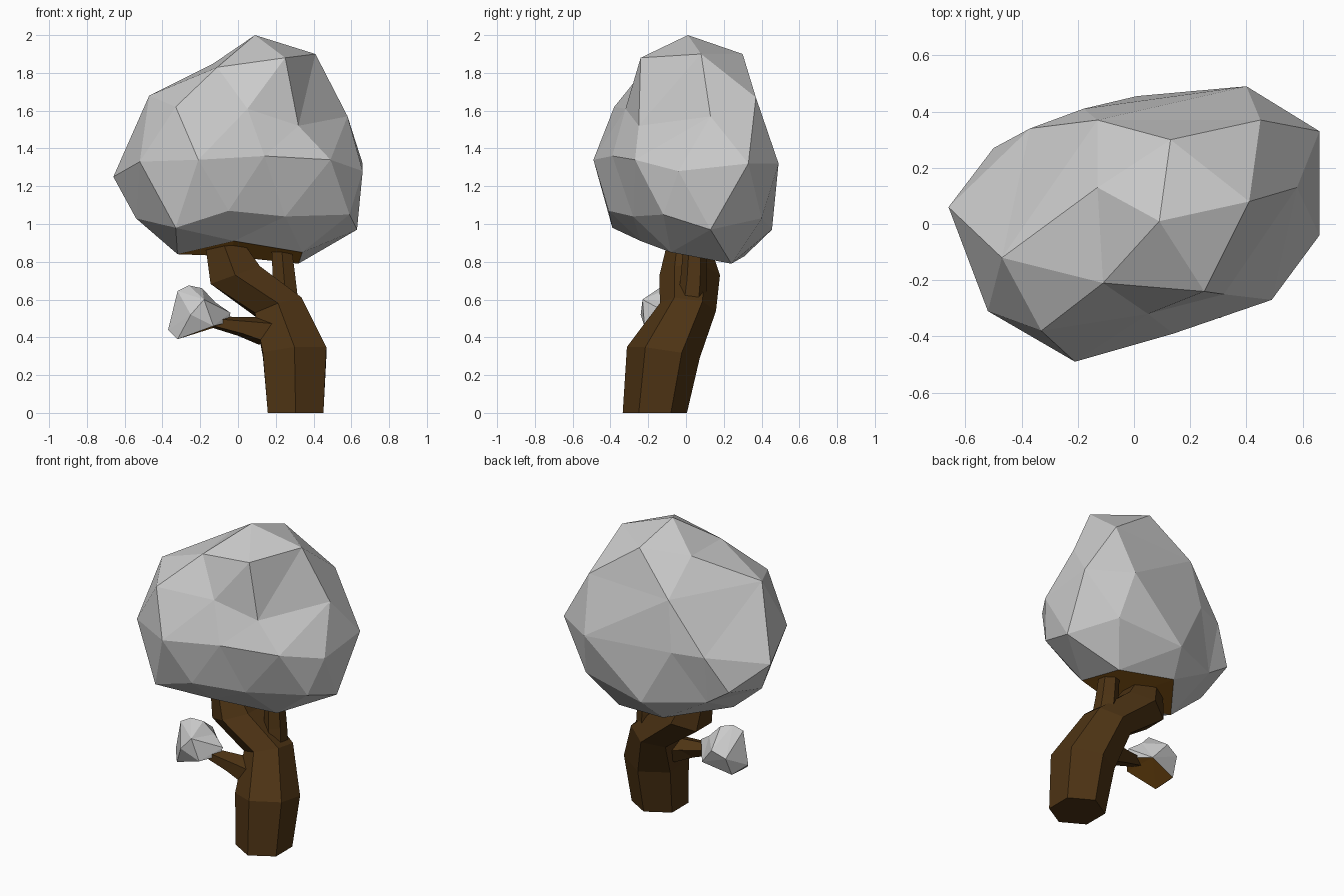
import bpy, bmesh, math
from mathutils import Vector

if "Cube" in bpy.data.objects:
    bpy.data.objects.remove(bpy.data.objects["Cube"])


def material(name, r, g, b):
    m = bpy.data.materials.new(name)
    m.diffuse_color = (r, g, b, 1)
    m.use_nodes = True
    m.node_tree.nodes["Principled BSDF"].inputs["Base Color"].default_value = m.diffuse_color
    return m


bark = material("bark", .076, .034, .007)
underside = material("underside", .33, .13, .012)
leaf = material("leaf", .8, .8, .8)


def finish(bm, name, mats):
    bmesh.ops.recalc_face_normals(bm, faces=bm.faces)
    me = bpy.data.meshes.new(name)
    bm.to_mesh(me)
    bm.free()
    for m in mats:
        me.materials.append(m)
    ob = bpy.data.objects.new(name, me)
    bpy.context.collection.objects.link(ob)
    return ob


def limb(name, path, sides=6):
    """Faceted tube through (x, y, z, radius) stations."""
    bm = bmesh.new()
    pts = [Vector(p[:3]) for p in path]
    up, rings = Vector((0, 0, 1)), []
    for i, p in enumerate(pts):
        t = (pts[min(i + 1, len(pts) - 1)] - pts[max(i - 1, 0)]).normalized()
        n = up if pts[i].z == 0 else t + up
        q = up.rotation_difference(n)
        ring = []
        for k in range(sides):
            a = math.pi / 2 + math.tau * k / sides
            ring.append(bm.verts.new(p + q @ (Vector((math.cos(a), math.sin(a), 0)) * path[i][3])))
        rings.append(ring)
    for a, b in zip(rings, rings[1:]):
        for k in range(sides):
            j = (k + 1) % sides
            bm.faces.new((a[k], a[j], b[j], b[k]))
    bm.faces.new(rings[0])
    bm.faces.new(rings[-1])
    return finish(bm, name, [bark])


def foliage(name, points, centre, is_underside):
    """Faceted clump: connect points by their direction from the centre."""
    bm = bmesh.new()
    c = Vector(centre)
    real = {}
    for p in points:
        v = bm.verts.new((Vector(p) - c).normalized())
        real[v] = Vector(p)
    bmesh.ops.convex_hull(bm, input=list(bm.verts))
    for v in bm.verts:
        v.co = real[v]
    bmesh.ops.recalc_face_normals(bm, faces=bm.faces)
    bm.normal_update()
    for f in bm.faces:
        f.material_index = int(is_underside(f))
    return finish(bm, name, [leaf, underside])


# Leaning trunk and its two side branches
limb("trunk", [(.305, -.165, 0, .17), (.3, -.12, .32, .195), (.215, .01, .56, .15),
               (-.015, .02, .73, .16), (-.085, .01, .92, .105), (-.1, .01, 1, .09)])
limb("upper_branch", [(.26, .02, .5, .08), (.245, .04, .7, .07), (.225, .05, .95, .058)])
limb("low_branch", [(.2, -.08, .43, .12), (.06, -.1, .455, .08), (-.14, -.12, .485, .04)], 5)

# Main crown, listed in rings from top to bottom
crown = [
    (.09, .01, 2), (.41, .08, 1.9), (.25, -.24, 1.88), (-.11, -.21, 1.83), (-.13, .13, 1.85), (.13, .3, 1.9),
    (.05, -.32, 1.61), (.32, -.25, 1.52), (-.33, -.38, 1.62), (-.47, -.12, 1.68),
    (-.37, .34, 1.32), (-.13, .37, 1.65), (.45, .37, 1.67), (.58, .13, 1.57),
    (-.21, -.49, 1.34), (.14, -.39, 1.36), (.49, -.27, 1.34), (.66, -.04, 1.28), (.66, .33, 1.32),
    (.4, .49, 1.32), (-.18, .41, 1.33), (-.5, .27, 1.1), (-.66, .06, 1.25), (-.52, -.31, 1.33),
    (-.05, -.41, 1.07), (-.33, -.39, .98), (.25, -.28, 1.04), (.59, -.12, 1.05), (.63, .13, .97),
    (.45, .4, 1.03), (.01, .455, .97), (-.35, .28, 1), (-.54, -.02, 1.03),
    (.32, .24, .79), (.34, -.08, .85), (-.02, -.24, .91), (-.32, -.04, .84), (-.05, .31, .83)]
foliage("crown", crown, (.02, .03, 1.35),
        lambda f: all(v.co.z < .92 for v in f.verts))

# Small clump at the end of the low branch
clump = [
    (-.32, -.14, .645), (-.26, -.12, .675), (-.19, -.09, .66), (-.12, -.07, .585), (-.04, -.1, .53),
    (-.05, -.12, .48), (-.25, -.24, .52), (-.18, -.23, .6), (-.13, -.22, .46), (-.32, -.18, .39),
    (-.37, -.12, .44), (-.32, -.02, .4), (-.13, .02, .45), (-.22, .05, .56), (-.31, .03, .52)]
foliage("small_clump", clump, (-.21, -.1, .52), lambda f: f.normal.z < -.85)
